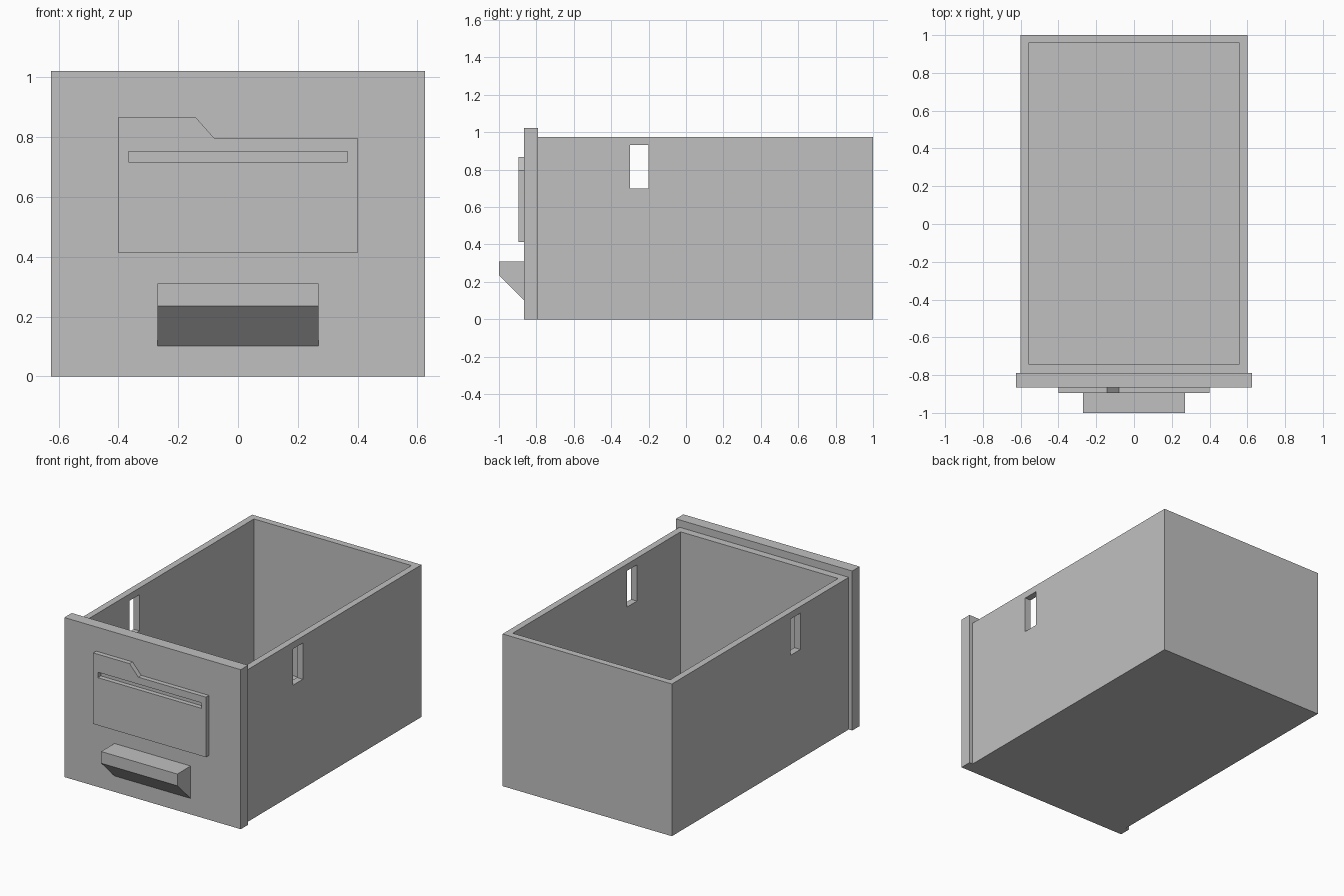
import bpy, bmesh

old = bpy.data.objects.get("Cube")
if old:
    bpy.data.objects.remove(old, do_unlink=True)

grey = bpy.data.materials.new("plain grey")
grey.use_nodes = True
grey.diffuse_color = (0.53, 0.53, 0.53, 1)
grey.node_tree.nodes["Principled BSDF"].inputs["Base Color"].default_value = (0.53, 0.53, 0.53, 1)


def prism(name, points, offset):
    """Extrude a closed 3D outline along an offset."""
    bm = bmesh.new()
    face = bm.faces.new([bm.verts.new(p) for p in points])
    ext = bmesh.ops.extrude_face_region(bm, geom=[face])
    moved = [g for g in ext["geom"] if isinstance(g, bmesh.types.BMVert)]
    bmesh.ops.translate(bm, verts=moved, vec=offset)
    bmesh.ops.recalc_face_normals(bm, faces=bm.faces)
    mesh = bpy.data.meshes.new(name)
    bm.to_mesh(mesh)
    bm.free()
    mesh.materials.append(grey)
    obj = bpy.data.objects.new(name, mesh)
    bpy.context.collection.objects.link(obj)
    return obj


def box(name, x, y, z):
    """Box from (min, max) ranges."""
    base = [(x[0], y[0], z[0]), (x[1], y[0], z[0]), (x[1], y[1], z[0]), (x[0], y[1], z[0])]
    return prism(name, base, (0, 0, z[1] - z[0]))


def cut(target, cutter):
    """Subtract the cutter and remove it."""
    cutter.hide_render = True
    mod = target.modifiers.new("cut", "BOOLEAN")
    mod.operation = "DIFFERENCE"
    mod.solver = "EXACT"
    mod.object = cutter
    bpy.context.view_layer.objects.active = target
    bpy.ops.object.modifier_apply(modifier=mod.name)
    bpy.data.objects.remove(cutter, do_unlink=True)


# Open drawer body with a window through both side walls
body = box("drawer_body", (-0.6, 0.6), (-0.79, 1.0), (0, 0.975))
cut(body, box("cavity_cutter", (-0.558, 0.558), (-0.742, 0.958), (0.045, 1.2)))
cut(body, box("window_cutter", (-0.8, 0.8), (-0.3, -0.2), (0.70, 0.932)))

# Front panel, slightly larger than the body
box("front_panel", (-0.625, 0.625), (-0.865, -0.79), (0, 1.022))

# Raised tabbed label plate with a long slot
outline = [(-0.4, 0.412), (0.4, 0.412), (0.4, 0.797), (-0.08, 0.797), (-0.142, 0.867), (-0.4, 0.867)]
plate = prism("label_plate", [(x, -0.865, z) for x, z in outline], (0, -0.03, 0))
cut(plate, box("slot_cutter", (-0.367, 0.367), (-1.0, -0.8), (0.717, 0.752)))

# Wedge handle with a sloping underside
profile = [(-0.865, 0.102), (-1.0, 0.235), (-1.0, 0.31), (-0.865, 0.31)]
prism("pull_handle", [(-0.27, y, z) for y, z in profile], (0.54, 0, 0))
